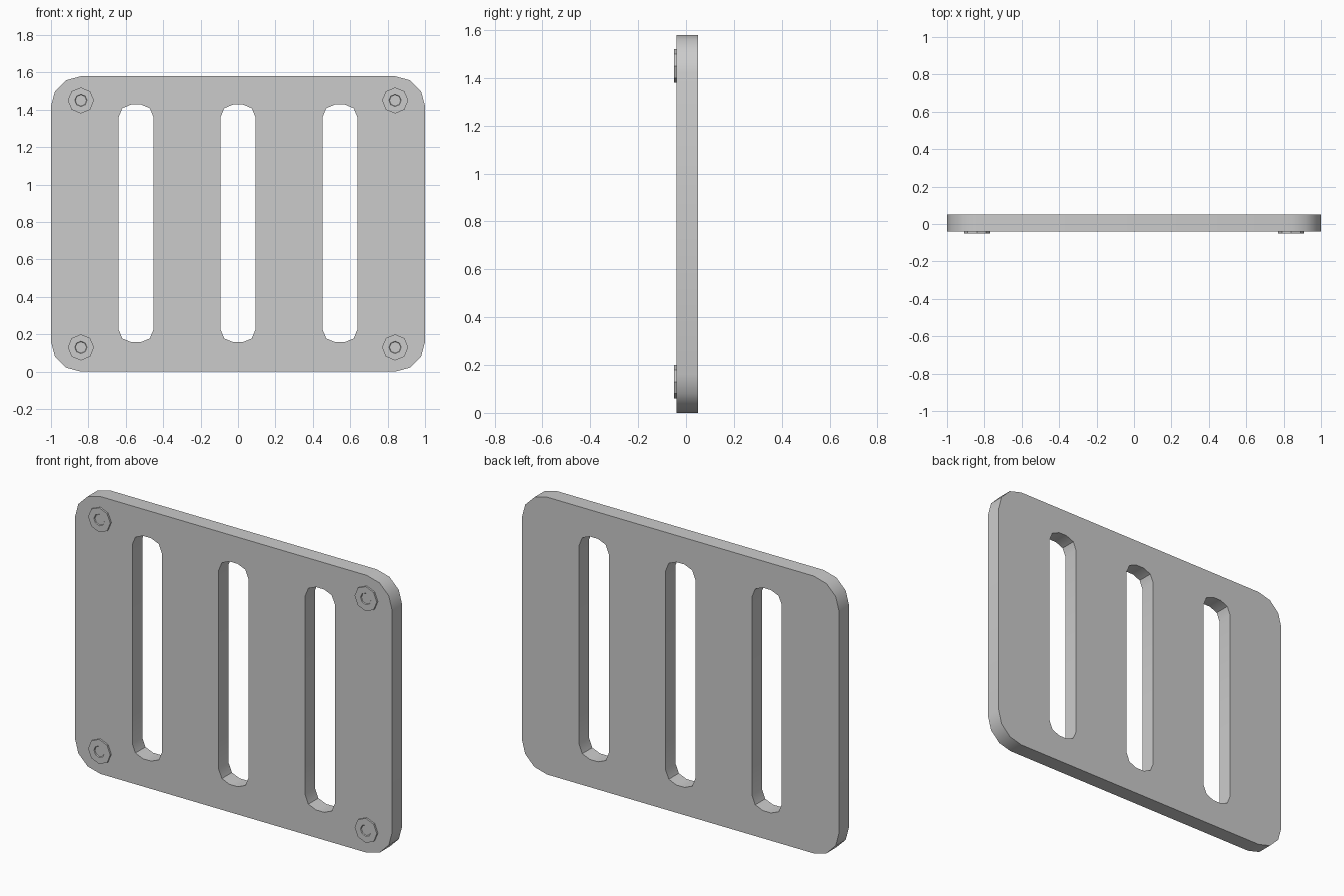
import bpy, bmesh, math
from mathutils import Matrix

if "Cube" in bpy.data.objects:
    bpy.data.objects.remove(bpy.data.objects["Cube"])

Y_FRONT, Y_BACK = -0.04, 0.05
HEIGHT = 1.58


def rounded_rect(cx, cz, w, h, r, segments):
    """Outline of a rectangle with faceted round corners."""
    points = []
    for i, (sx, sz) in enumerate([(1, 1), (-1, 1), (-1, -1), (1, -1)]):
        for k in range(segments + 1):
            a = math.pi / 2 * (i + k / segments)
            points.append((cx + sx * (w / 2 - r) + r * math.cos(a),
                           cz + sz * (h / 2 - r) + r * math.sin(a)))
    return points


def finish(bm, name):
    bmesh.ops.recalc_face_normals(bm, faces=bm.faces)
    mesh = bpy.data.meshes.new(name)
    bm.to_mesh(mesh)
    bm.free()
    obj = bpy.data.objects.new(name, mesh)
    bpy.context.collection.objects.link(obj)
    bpy.ops.object.select_all(action='DESELECT')
    obj.select_set(True)
    bpy.context.view_layer.objects.active = obj
    bpy.ops.object.shade_smooth_by_angle(angle=math.radians(35))
    return obj


# Plate with three long slots
outlines = [rounded_rect(0, HEIGHT / 2, 2, HEIGHT, 0.16, 3)]
for x in (-0.545, 0, 0.545):
    outlines.append(rounded_rect(x, 0.793, 0.187, 1.27, 0.068, 2))

curve = bpy.data.curves.new("plate_outline", 'CURVE')
curve.dimensions = '2D'
curve.fill_mode = 'BOTH'
curve.extrude = (Y_BACK - Y_FRONT) / 2
for outline in outlines:
    spline = curve.splines.new('POLY')
    spline.points.add(len(outline) - 1)
    for point, (x, z) in zip(spline.points, outline):
        point.co = (x, z, 0, 1)
    spline.use_cyclic_u = True
helper = bpy.data.objects.new("plate_outline", curve)
bpy.context.collection.objects.link(helper)
filled = bpy.data.meshes.new_from_object(
    helper.evaluated_get(bpy.context.evaluated_depsgraph_get()))
bpy.data.objects.remove(helper)

bm = bmesh.new()
bm.from_mesh(filled)
bpy.data.meshes.remove(filled)
bmesh.ops.remove_doubles(bm, verts=bm.verts, dist=0.0005)
bmesh.ops.transform(bm, verts=bm.verts,
                    matrix=Matrix.Translation((0, (Y_FRONT + Y_BACK) / 2, 0))
                    @ Matrix.Rotation(math.pi / 2, 4, 'X'))
bmesh.ops.dissolve_limit(bm, angle_limit=0.01, verts=bm.verts, edges=bm.edges)
finish(bm, "slotted_plate")


# Eight-sided screw heads with a shallow dimple
def screw(name, x, z):
    bm = bmesh.new()
    rings = []
    for r, y in [(0.07, Y_FRONT + 0.005), (0.07, -0.05), (0.033, -0.05), (0.03, -0.045)]:
        rings.append([bm.verts.new((x + r * math.cos(k * math.pi / 4), y,
                                    z + r * math.sin(k * math.pi / 4))) for k in range(8)])
    for a, b in zip(rings, rings[1:]):
        for k in range(8):
            n = (k + 1) % 8
            bm.faces.new((a[k], a[n], b[n], b[k]))
    bm.faces.new(rings[0])
    bm.faces.new(rings[-1])
    finish(bm, name)


for side, x in (("left", -0.84), ("right", 0.84)):
    for level, z in (("lower", 0.13), ("upper", 1.45)):
        screw(f"screw_{level}_{side}", x, z)
